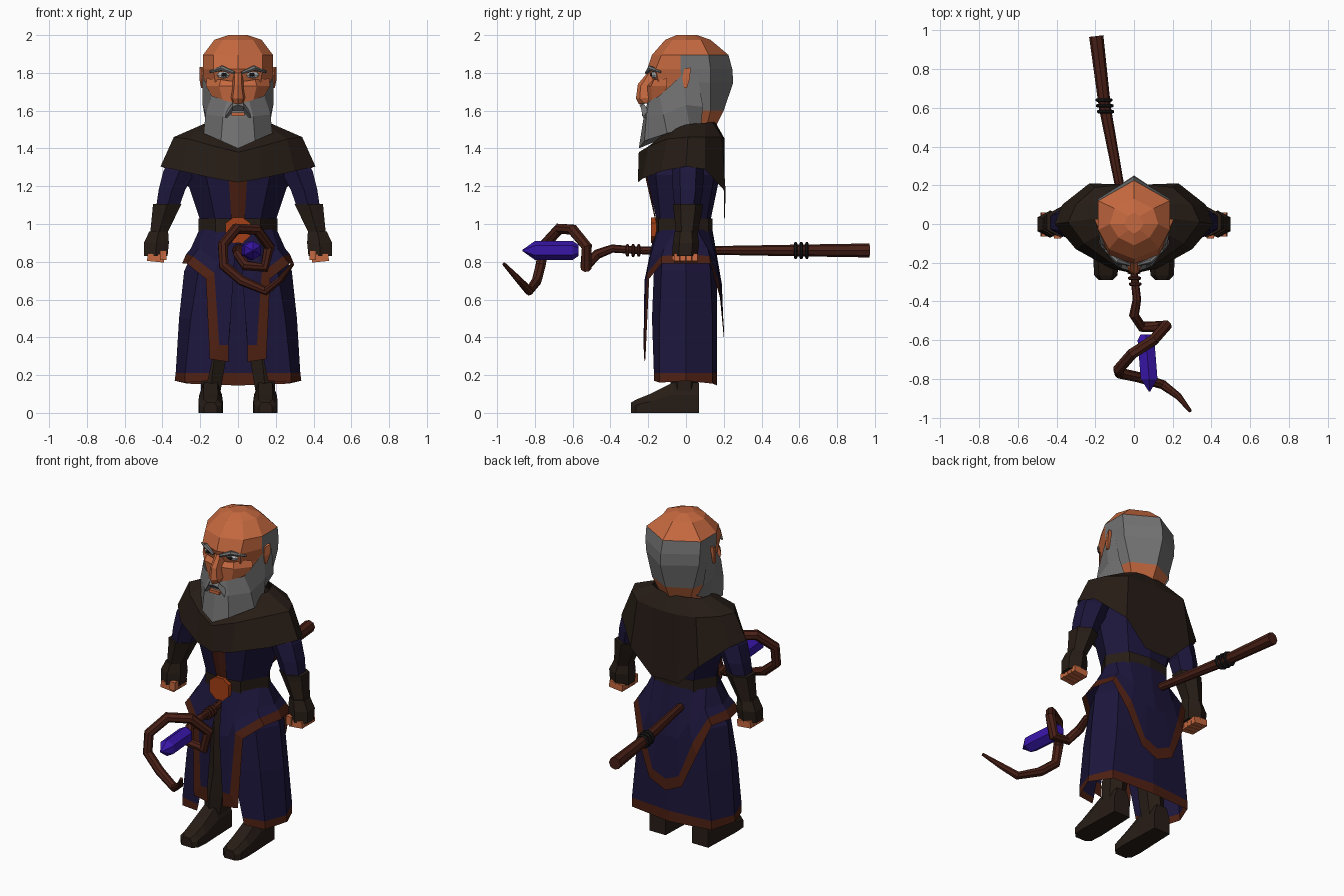
import bpy, bmesh, math
from mathutils import Matrix, Vector

def material(name, r, g, b):
    m = bpy.data.materials.new(name)
    m.diffuse_color = (r, g, b, 1)
    return m

SKIN = material("skin", .56, .14, .05)
HAIR = material("hair", .17, .17, .17)
ROBE = material("robe", .012, .008, .045)
CLOTH = material("dark_cloth", .02, .012, .008)
TRIM = material("trim", .075, .014, .006)
WOOD = material("wood", .065, .014, .008)
BUCKLE = material("buckle", .36, .05, .008)
CRYSTAL = material("crystal", .04, .008, .4)
WHITE = material("eye_white", .6, .6, .6)
BLACK = material("black", .01, .01, .01)

def finish(name, bm, mats, mirror):
    bmesh.ops.recalc_face_normals(bm, faces=bm.faces)
    me = bpy.data.meshes.new(name)
    bm.to_mesh(me)
    bm.free()
    for m in mats:
        me.materials.append(m)
    ob = bpy.data.objects.new(name, me)
    bpy.context.collection.objects.link(ob)
    if mirror:
        ob.modifiers.new("mirror", 'MIRROR')
    return ob

def loft(name, rows, mats, pick=None, closed=False, caps=False, mirror=True):
    """Skin rows of points; pick(row, column) chooses the material slot."""
    bm = bmesh.new()
    grid = [[bm.verts.new(p) for p in row] for row in rows]
    n = len(rows[0])
    for r in range(len(rows) - 1):
        for c in range(n if closed else n - 1):
            d = (c + 1) % n
            f = bm.faces.new((grid[r][c], grid[r][d], grid[r + 1][d], grid[r + 1][c]))
            f.material_index = pick(r, c) if pick else 0
    if caps:
        bm.faces.new(grid[0])
        bm.faces.new(grid[-1])
    return finish(name, bm, mats, mirror)

def level(z, *pts):
    return [(x, y, z) for x, y in pts]

def limb(name, sections, mat, sides=6):
    """Closed limb from (x, y, z, rx, ry) sections."""
    rows = []
    for x, y, z, rx, ry in sections:
        ang = [math.tau * (i + .5) / sides for i in range(sides)]
        k = 1 / math.cos(math.pi / sides)
        rows.append([(x + rx * k * math.cos(a), y + ry * math.sin(a) * (1 if sides == 6 else k), z) for a in ang])
    return loft(name, rows, [mat], closed=True, caps=True)

def box(name, loc, size, mat, tilt=0, mirror=True):
    bm = bmesh.new()
    m = Matrix.Translation(loc) @ Matrix.Rotation(tilt, 4, 'Y') @ Matrix.Diagonal((*size, 1))
    bmesh.ops.create_cube(bm, size=1, matrix=m)
    return finish(name, bm, [mat], mirror)

def blob(name, loc, size, mat):
    bm = bmesh.new()
    m = Matrix.Translation(loc) @ Matrix.Rotation(.3, 4, 'Z') @ Matrix.Diagonal((*size, 1))
    bmesh.ops.create_uvsphere(bm, u_segments=8, v_segments=4, radius=1, matrix=m)
    return finish(name, bm, [mat], True)

def tube(name, pts, mat, res=1, mirror=False, cyclic=False):
    """Faceted tube through (x, y, z, radius) points."""
    cu = bpy.data.curves.new(name, 'CURVE')
    cu.dimensions, cu.bevel_depth, cu.bevel_resolution, cu.use_fill_caps = '3D', 1, res, True
    s = cu.splines.new('POLY')
    s.points.add(len(pts) - 1)
    for p, (x, y, z, r) in zip(s.points, pts):
        p.co, p.radius = (x, y, z, 1), r
    s.use_smooth, s.use_cyclic_u = False, cyclic
    cu.materials.append(mat)
    ob = bpy.data.objects.new(name, cu)
    bpy.context.collection.objects.link(ob)
    if mirror:
        ob.modifiers.new("mirror", 'MIRROR')

# Head: skin face and crown, hair round the back
loft("head", [
    level(1.48, (0, -.06), (.07, -.05), (.10, 0), (.09, .10), (0, .14)),
    level(1.60, (0, -.17), (.10, -.14), (.17, -.02), (.14, .13), (0, .20)),
    level(1.75, (0, -.18), (.12, -.145), (.18, -.02), (.18, .13), (0, .25)),
    level(1.82, (0, -.205), (.13, -.16), (.185, -.03), (.185, .13), (0, .245)),
    level(1.895, (0, -.18), (.13, -.13), (.185, -.03), (.185, .12), (0, .225)),
    level(1.975, (0, -.11), (.08, -.07), (.125, 0), (.10, .08), (0, .13)),
    level(2.0, (0, -.05), (.03, -.03), (.05, 0), (.03, .04), (0, .06))],
    [SKIN, HAIR], lambda r, c: int(c > 1 and 1 <= r <= 3), caps=True)
loft("beard", [
    [(0, -.205, 1.64), (.06, -.195, 1.65), (.14, -.14, 1.68), (.187, -.02, 1.79), (.187, .06, 1.79)],
    [(0, -.225, 1.56), (.08, -.21, 1.57), (.172, -.12, 1.58), (.187, 0, 1.63), (.18, .09, 1.62)],
    [(0, -.25, 1.40), (.09, -.22, 1.44), (.182, -.10, 1.48), (.165, .02, 1.51), (.13, .08, 1.53)],
    [(0, -.06, 1.48), (.05, -.05, 1.49), (.09, -.03, 1.50), (.10, .02, 1.51), (.10, .06, 1.53)]], [HAIR])
loft("moustache", [
    [(0, -.225, 1.645), (.03, -.225, 1.64), (.06, -.20, 1.60)],
    [(0, -.248, 1.63), (.03, -.24, 1.62), (.068, -.228, 1.565)],
    [(0, -.22, 1.60), (.03, -.22, 1.60), (.05, -.21, 1.565)]], [HAIR])
box("lip", (0, -.224, 1.58), (.07, .02, .018), SKIN, mirror=False)
loft("nose", [
    [(0, -.205, 1.80), (.018, -.195, 1.80), (.025, -.16, 1.80)],
    [(0, -.255, 1.74), (.02, -.24, 1.73), (.035, -.16, 1.73)],
    [(0, -.265, 1.665), (.028, -.245, 1.665), (.045, -.16, 1.67)],
    [(0, -.25, 1.635), (.025, -.225, 1.64), (.035, -.16, 1.645)],
    [(0, -.16, 1.64), (.02, -.16, 1.64), (.03, -.16, 1.645)]], [SKIN])
loft("cheek", [
    [(.03, -.18, 1.755), (.09, -.17, 1.765), (.165, -.10, 1.77)],
    [(.03, -.205, 1.73), (.10, -.185, 1.73), (.17, -.10, 1.73)],
    [(.03, -.20, 1.64), (.08, -.18, 1.65), (.14, -.12, 1.68)]], [SKIN])
blob("eye", (.078, -.165, 1.79), (.038, .02, .019), WHITE)
blob("pupil", (.075, -.183, 1.79), (.017, .006, .011), BLACK)
tube("eyebrow", [(.02, -.21, 1.80, .008), (.085, -.19, 1.825, .015), (.15, -.135, 1.805, .006)], HAIR, mirror=True)
loft("ear", [
    [(.17, -.01, 1.72), (.195, -.01, 1.72), (.195, .005, 1.72), (.17, .005, 1.72)],
    [(.17, -.02, 1.77), (.19, -.02, 1.77), (.205, .02, 1.77), (.17, .02, 1.77)],
    [(.17, -.01, 1.82), (.19, -.01, 1.82), (.205, .025, 1.83), (.17, .025, 1.83)]], [SKIN], closed=True, caps=True)

# Shoulder cape with pointed back
loft("cape", [
    [(0, -.10, 1.46), (.08, -.10, 1.49), (.15, -.04, 1.52), (.18, .03, 1.53), (.16, .10, 1.535), (.10, .14, 1.54), (.05, .15, 1.54), (0, .155, 1.54)],
    [(0, -.25, 1.38), (.12, -.20, 1.41), (.26, -.10, 1.45), (.34, .01, 1.46), (.30, .10, 1.46), (.20, .19, 1.46), (.09, .20, 1.45), (0, .205, 1.45)],
    [(0, -.255, 1.22), (.12, -.23, 1.24), (.30, -.13, 1.28), (.41, 0, 1.305), (.37, .10, 1.29), (.23, .21, 1.17), (.09, .205, 1.03), (0, .20, 1.03)]],
    [CLOTH])

# Torso, front trim, belt and buckle
loft("torso", [
    level(1.46, (0, -.12), (.14, -.10), (.20, .02), (.14, .13), (0, .14)),
    level(1.26, (0, -.21), (.17, -.16), (.28, .02), (.18, .15), (0, .18)),
    level(1.02, (0, -.155), (.12, -.135), (.20, 0), (.13, .11), (0, .13)),
    level(.94, (0, -.155), (.12, -.135), (.20, 0), (.13, .11), (0, .13))], [ROBE], caps=True)
loft("chest_trim", [level(1.27, (0, -.22), (.05, -.207)), level(1.02, (0, -.163), (.035, -.158))], [TRIM])
ring = [(0, -.17), (.12, -.145), (.21, 0), (.135, .12), (0, .14)]
loft("belt", [level(1.03, *ring), level(.955, *ring)], [CLOTH])
oct_pts = [(-.025, -.07), (.025, -.07), (.065, -.035), (.065, .035), (.025, .065), (-.025, .065), (-.065, .035), (-.065, -.035)]
loft("buckle", [[(x, y, .97 + z) for x, z in oct_pts] for y in (-.14, -.185)], [BUCKLE], closed=True, caps=True, mirror=False)

# Long skirt, open at the front
loft("skirt", [
    level(.96, (.02, -.14), (.12, -.12), (.19, 0), (.12, .10), (0, .12)),
    level(.75, (.06, -.17), (.21, -.13), (.285, 0), (.22, .13), (0, .165)),
    level(.50, (.09, -.18), (.25, -.14), (.312, 0), (.24, .14), (0, .165)),
    level(.21, (.15, -.17), (.28, -.14), (.33, 0), (.27, .14), (0, .165)),
    [(.16, -.17, .17), (.28, -.14, .16), (.335, 0, .17), (.27, .14, .155), (0, .165, .145)]],
    [ROBE, TRIM], lambda r, c: int(r == 3))
# Over-skirt with two front flaps, one back flap and trimmed edge
loft("over_skirt", [
    level(.97, (.01, -.165), (.06, -.155), (.12, -.14), (.18, -.05), (.205, 0), (.18, .06), (.13, .12), (.06, .135), (0, .14)),
    [(.025, -.22, .70), (.08, -.215, .71), (.11, -.195, .80), (.21, -.115, .87), (.25, 0, .87), (.21, .115, .87), (.14, .165, .79), (.07, .185, .68), (0, .19, .68)],
    [(.05, -.225, .36), (.10, -.222, .36), (.125, -.205, .74), (.24, -.13, .83), (.275, 0, .84), (.24, .125, .83), (.17, .178, .68), (.09, .20, .46), (0, .20, .42)],
    [(.05, -.22, .27), (.15, -.215, .285), (.17, -.195, .71), (.27, -.13, .79), (.296, 0, .79), (.265, .13, .79), (.20, .18, .61), (.11, .20, .40), (0, .20, .35)]],
    [ROBE, TRIM], lambda r, c: int(r == 2))

# Legs and boots
limb("leg", [(.10, 0, .85, .08, .09), (.11, 0, .40, .065, .08), (.135, -.01, .22, .06, .075), (.145, -.01, .10, .05, .07)], CLOTH)
loft("boot", [[(.145 + s * w, y, z) for s, z in ((-1, 0), (1, 0), (1, h * .6), (.6, h), (-.6, h), (-1, h * .6))]
     for y, w, h in ((.07, .055, .16), (-.07, .06, .16), (-.19, .065, .10), (-.265, .06, .07), (-.29, .035, .055))],
     [CLOTH], closed=True, caps=True)

# Arms, cuffs and fists
limb("sleeve", [(.25, .01, 1.42, .07, .07), (.31, .01, 1.28, .085, .085), (.35, .01, 1.18, .07, .08), (.375, .005, 1.08, .06, .065)], ROBE)
limb("cuff", [(.375, .01, 1.105, .075, .08), (.385, .01, 1.07, .068, .075), (.42, .005, .95, .045, .058)], CLOTH)
limb("glove", [(.42, 0, .96, .05, .06), (.432, 0, .90, .066, .07), (.435, -.005, .83, .062, .066)], CLOTH)
for i in range(4):
    box(f"finger_{i + 1}", (.435, -.05 + i * .032, .82), (.09, .029, .04), SKIN, -.1)
box("thumb", (.395, -.055, .835), (.035, .04, .05), SKIN)

# Staff lying front to back, ending in a spiral hook
tube("staff", [
    (-.195, .97, .86, .037), (-.15, .60, .86, .031), (-.075, .20, .86, .024), (0, -.25, .86, .02),
    (.015, -.39, .87, .022), (0, -.47, .84, .026), (.04, -.53, .78, .028), (.14, -.53, .77, .03),
    (.165, -.525, .88, .03), (.10, -.60, .97, .03), (-.01, -.67, .975, .03), (-.08, -.75, .89, .029),
    (-.075, -.77, .78, .028), (.02, -.79, .70, .027), (.15, -.83, .645, .024), (.23, -.89, .71, .018), (.29, -.965, .79, .009)], WOOD, 2)
for n, (y0, x0, r) in enumerate(((.58, -.147, .037), (.61, -.151, .038), (.64, -.155, .037),
                                (-.25, 0, .025), (-.28, .003, .026), (-.31, .006, .025))):
    tube(f"staff_binding_{n + 1}", [(x0 + r * math.cos(a), y0, .86 + r * math.sin(a), .009)
         for a in (math.tau * i / 8 for i in range(8))], BLACK if n < 3 else WOOD, cyclic=True)

# Crystal held inside the hook
loft("crystal", [[(x + r * math.sin(math.tau * i / 6), y, .86 + r * math.cos(math.tau * i / 6)) for i in range(6)]
     for x, y, r in ((.08, -.865, .004), (.078, -.80, .05), (.062, -.60, .05), (.06, -.57, .03))],
     [CRYSTAL], closed=True, caps=True, mirror=False)
